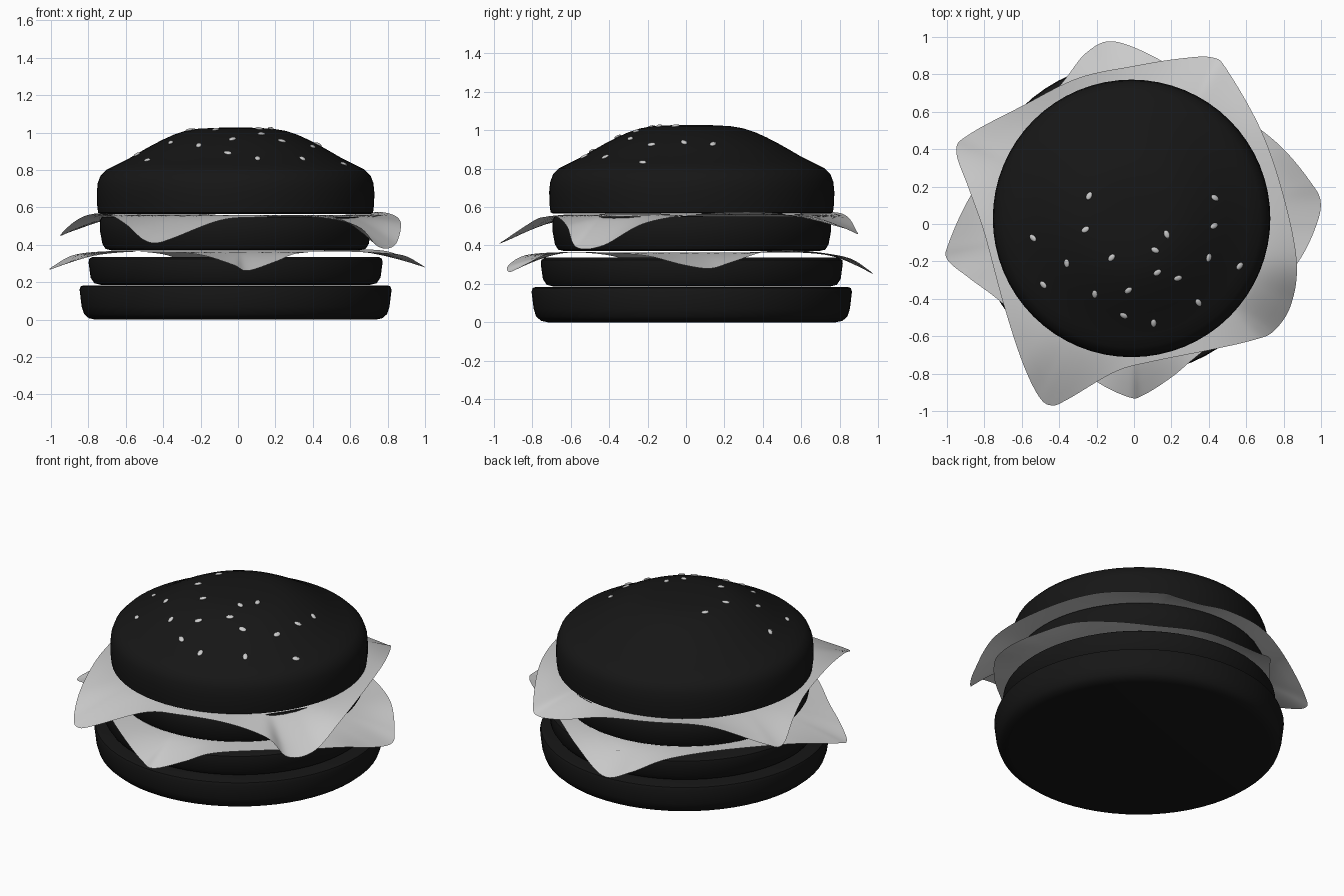
import bpy, bmesh, math
from mathutils import Vector

CX, CY = -0.013, 0.03          # shared axis of the buns and patties


def finish(name, bm, color=None, angle=35):
    bmesh.ops.remove_doubles(bm, verts=bm.verts, dist=1e-5)
    bmesh.ops.recalc_face_normals(bm, faces=bm.faces)
    me = bpy.data.meshes.new(name)
    bm.to_mesh(me)
    bm.free()
    ob = bpy.data.objects.new(name, me)
    bpy.context.collection.objects.link(ob)
    if color:
        mat = bpy.data.materials.get("dark") or bpy.data.materials.new("dark")
        mat.diffuse_color = color
        me.materials.append(mat)
    bpy.ops.object.select_all(action='DESELECT')
    ob.select_set(True)
    bpy.context.view_layer.objects.active = ob
    bpy.ops.object.shade_smooth_by_angle(angle=math.radians(angle))
    return ob


def lathe(name, profile, n=64):
    bm = bmesh.new()
    vs = [bm.verts.new((CX + r, CY, z)) for r, z in profile]
    es = [bm.edges.new(p) for p in zip(vs, vs[1:])]
    bmesh.ops.spin(bm, geom=vs + es, cent=(CX, CY, 0), axis=(0, 0, 1),
                   angle=2 * math.pi, steps=n, use_merge=False)
    return finish(name, bm, (0.008, 0.008, 0.008, 1))


def smooth_loop(pts, k=8):
    """Closed Catmull-Rom curve through the points."""
    out, n = [], len(pts)
    P = [Vector(p) for p in pts]
    for i in range(n):
        a, b, c, d = (P[(i + j - 1) % n] for j in range(4))
        for s in range(k):
            t = s / k
            out.append(0.5 * (2 * b + (c - a) * t + (2 * a - 5 * b + 4 * c - d) * t * t
                              + (3 * b - a - 3 * c + d) * t ** 3))
    return out


def cheese(name, outline, zc, rings=14):
    """Thin sheet, flat in the middle, draping to its wavy outline."""
    loop = smooth_loop(outline)
    bm = bmesh.new()
    rows = []
    for j in range(1, rings + 1):
        t = j / rings
        row = []
        for p in loop:
            R = math.hypot(p.x - CX, p.y - CY)
            r0 = min(0.66, R * 0.85)
            s = max(0, (t * R - r0) / (R - r0))
            row.append(bm.verts.new((CX + t * (p.x - CX), CY + t * (p.y - CY),
                                     zc + (p.z - zc) * s ** 1.4)))
        rows.append(row)
    mid = bm.verts.new((CX, CY, zc))
    n = len(loop)
    for i in range(n):
        k = (i + 1) % n
        bm.faces.new((mid, rows[0][i], rows[0][k]))
        for a, b in zip(rows, rows[1:]):
            bm.faces.new((a[i], b[i], b[k], a[k]))
    return finish(name, bm, angle=60)


# Buns and patties
lathe("bottom_bun", [(0, 0), (0.75, 0), (0.785, 0.008), (0.81, 0.03), (0.823, 0.07),
                     (0.834, 0.16), (0.828, 0.178), (0.81, 0.184), (0, 0.184)])
lathe("lower_patty", [(0, 0.186), (0.72, 0.186), (0.755, 0.195), (0.775, 0.225),
                      (0.786, 0.305), (0.783, 0.325), (0.765, 0.336), (0, 0.336)])
lathe("upper_patty", [(0, 0.37), (0.66, 0.37), (0.695, 0.378), (0.712, 0.405),
                      (0.724, 0.47), (0.726, 0.53), (0.715, 0.55), (0, 0.552)])
dome = [(0.735, 0.572), (0.741, 0.62), (0.742, 0.68), (0.737, 0.73), (0.722, 0.77),
        (0.69, 0.802), (0.63, 0.832), (0.57, 0.862), (0.51, 0.897), (0.45, 0.931),
        (0.39, 0.962), (0.33, 0.989), (0.27, 1.009), (0.2, 1.021), (0.1, 1.026), (0, 1.027)]
lathe("top_bun", [(0, 0.565), (0.72, 0.565)] + dome)

# Cheese slices
cheese("upper_cheese", [
    (-0.44, -0.97, 0.41), (-0.35, -0.935, 0.435), (-0.1, -0.79, 0.53), (0.1, -0.735, 0.548),
    (0.4, -0.675, 0.55), (0.64, -0.62, 0.50), (0.75, -0.57, 0.39), (0.84, -0.43, 0.40),
    (0.87, -0.2, 0.52), (0.8, 0.15, 0.57), (0.68, 0.5, 0.565), (0.5, 0.82, 0.49),
    (0.42, 0.89, 0.46), (0.25, 0.885, 0.48), (0, 0.845, 0.545), (-0.3, 0.78, 0.572),
    (-0.6, 0.63, 0.565), (-0.88, 0.48, 0.475), (-0.95, 0.39, 0.45), (-0.88, 0.18, 0.52),
    (-0.8, -0.05, 0.56), (-0.7, -0.42, 0.565), (-0.6, -0.73, 0.51), (-0.51, -0.92, 0.43)], 0.56)
cheese("lower_cheese", [
    (0.05, -0.915, 0.262), (0.2, -0.82, 0.31), (0.32, -0.72, 0.355), (0.53, -0.55, 0.365),
    (0.72, -0.39, 0.36), (0.88, -0.2, 0.345), (0.97, -0.02, 0.30), (0.998, 0.12, 0.28),
    (0.94, 0.23, 0.31), (0.8, 0.4, 0.365), (0.63, 0.54, 0.375), (0.42, 0.68, 0.365),
    (0.17, 0.86, 0.33), (-0.1, 0.975, 0.25), (-0.25, 0.92, 0.29), (-0.38, 0.76, 0.345),
    (-0.55, 0.56, 0.365), (-0.72, 0.36, 0.365), (-0.88, 0.14, 0.345), (-0.99, -0.1, 0.285),
    (-0.998, -0.19, 0.27), (-0.88, -0.29, 0.315), (-0.72, -0.41, 0.35), (-0.5, -0.61, 0.365),
    (-0.22, -0.83, 0.35), (-0.03, -0.925, 0.295)], 0.364)

# Sesame seeds sitting on the dome
spots = [(-0.24, 0.15), (-0.26, -0.03), (-0.54, -0.075), (-0.36, -0.21), (-0.12, -0.18),
         (-0.485, -0.325), (-0.21, -0.375), (-0.03, -0.355), (-0.055, -0.49), (0.105, -0.53),
         (0.125, -0.26), (0.113, -0.14), (0.175, -0.055), (0.235, -0.29), (0.345, -0.42),
         (0.4, -0.18), (0.428, -0.01), (0.432, 0.14), (0.565, -0.225)]
for i, (x, y) in enumerate(spots):
    d = Vector((x - CX, y - CY, 0))
    r = d.length
    for (r1, z1), (r0, z0) in zip(dome, dome[1:]):
        if r0 <= r <= r1:
            z = z0 + (z1 - z0) * (r - r0) / (r1 - r0)
            normal = d.normalized() * (z0 - z1) + Vector((0, 0, r1 - r0))
    bpy.ops.mesh.primitive_uv_sphere_add(segments=12, ring_count=8, radius=1, location=(x, y, z + 0.002))
    seed = bpy.context.object
    seed.name = f"sesame_seed_{i + 1}"
    seed.scale = (0.023, 0.015, 0.008)
    tilt = normal.to_track_quat('Z', 'Y')
    seed.rotation_euler = (tilt @ Vector((0, 0, 1)).to_track_quat('Z', 'Y')).to_euler()
    seed.rotation_euler.rotate_axis('Z', i * 1.9)
    bpy.ops.object.shade_smooth()
